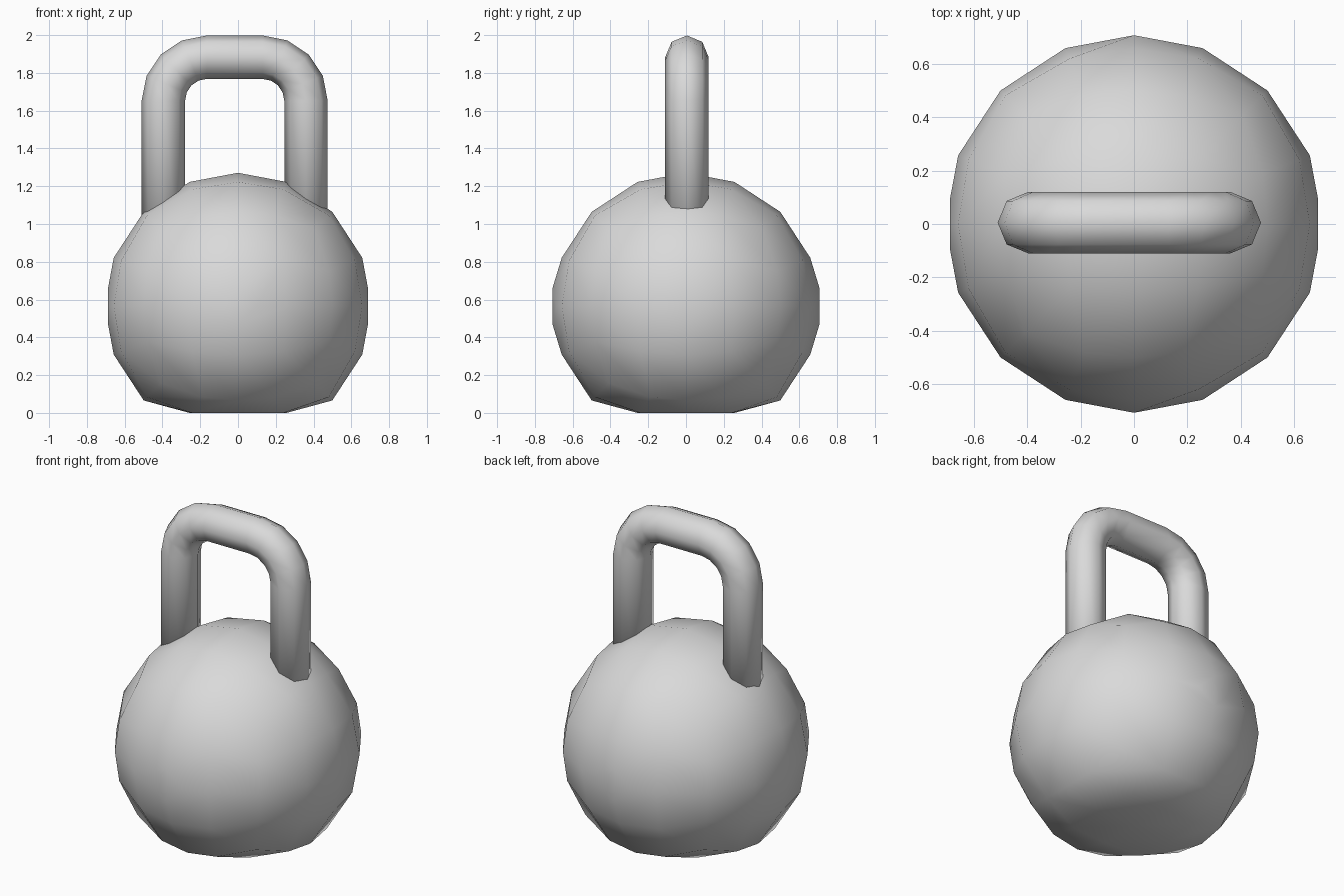
import bpy
import bmesh
from math import sin, cos, pi, copysign
from mathutils import Vector

if "Cube" in bpy.data.objects:
    bpy.data.objects.remove(bpy.data.objects["Cube"], do_unlink=True)

RADIUS, CENTRE_Z = 0.706, 0.565     # ball
TUBE, SIDES = 0.115, 8              # handle cross-section
BEND, BEND_STEPS = 0.23, 4          # handle corners
HALF_GRIP, BEND_Z, LEG_END = 0.1475, 1.653, 0.85

iron = bpy.data.materials.new("iron grey")
iron.use_nodes = True
iron.diffuse_color = (0.7, 0.7, 0.7, 1)
iron.node_tree.nodes["Principled BSDF"].inputs["Base Color"].default_value = (0.7, 0.7, 0.7, 1)


def finish(name, bm, location):
    bmesh.ops.recalc_face_normals(bm, faces=bm.faces)
    for f in bm.faces:
        f.smooth = True
    mesh = bpy.data.meshes.new(name)
    bm.to_mesh(mesh)
    bm.free()
    mesh.materials.append(iron)
    obj = bpy.data.objects.new(name, mesh)
    obj.location = location
    bpy.context.collection.objects.link(obj)
    return obj


# Ball: gridded cube rounded to a sphere
bm = bmesh.new()
bmesh.ops.create_cube(bm, size=2)
bmesh.ops.subdivide_edges(bm, edges=bm.edges[:], cuts=3, use_grid_fill=True)
for v in bm.verts:
    grid = [copysign(0.39, c) if 0.3 < abs(c) < 0.7 else c for c in v.co]
    v.co = Vector(grid).normalized() * RADIUS

# Small facets in the middle of the four sides
poles = [v for v in bm.verts if abs(v.co.z) < 0.01
         and min(abs(v.co.x), abs(v.co.y)) < 0.01]
bmesh.ops.bevel(bm, geom=poles, offset=0.1, segments=1, affect='VERTICES')
for side in (-1, 1):
    pair = [v for v in bm.verts if abs(v.co.x) < 0.01 and abs(v.co.z) < 0.15
            and v.co.y * side > 0.6]
    for v in pair:
        v.co.y = side * RADIUS
    if len(pair) == 2:
        bmesh.ops.connect_verts(bm, verts=pair)

# Flat base
for v in bm.verts:
    v.co.z = max(v.co.z, -CENTRE_Z)
finish("ball", bm, (0, 0, CENTRE_Z))

# Handle: octagonal tube swept up one leg, over the grip and down the other
path = [(-HALF_GRIP - BEND, LEG_END, pi)]
for corner, start in ((-HALF_GRIP, pi), (HALF_GRIP, pi / 2)):
    for i in range(BEND_STEPS + 1):
        a = start - i * pi / 2 / BEND_STEPS
        path.append((corner + BEND * cos(a), BEND_Z + BEND * sin(a), a))
path.append((HALF_GRIP + BEND, LEG_END, 0))

bm = bmesh.new()
rings = []
for x, z, a in path:
    ring = []
    for k in range(SIDES):
        t = 2 * pi * k / SIDES
        out = TUBE * cos(t)
        ring.append(bm.verts.new((x + out * cos(a), TUBE * sin(t), z + out * sin(a))))
    rings.append(ring)
for r, s in zip(rings, rings[1:]):
    for k in range(SIDES):
        n = (k + 1) % SIDES
        bm.faces.new((r[k], r[n], s[n], s[k]))
bm.faces.new(rings[0])
bm.faces.new(rings[-1])
finish("handle", bm, (-0.0175, 0.005, 0))
